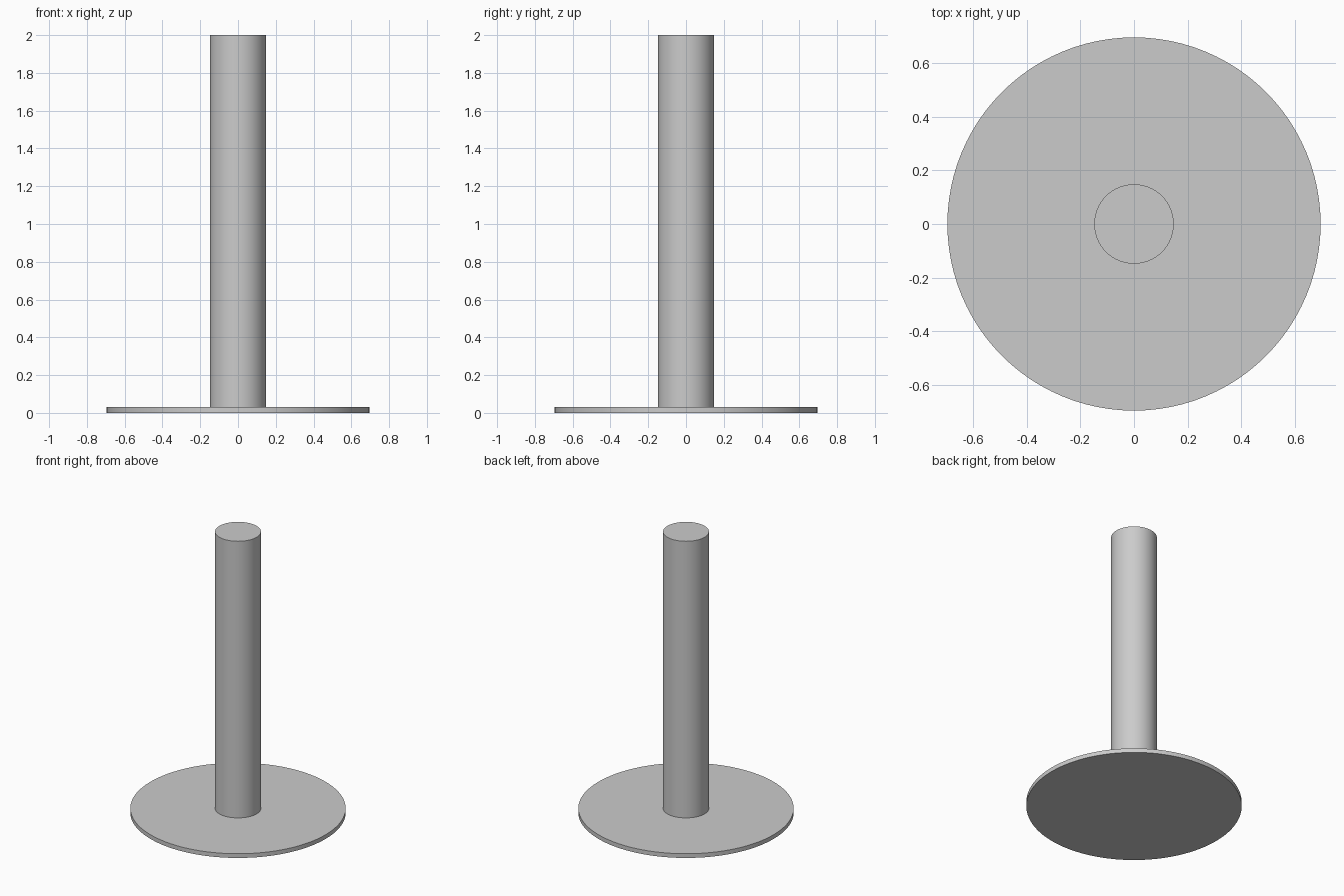
import bpy
import math

if "Cube" in bpy.data.objects:
    bpy.data.objects.remove(bpy.data.objects["Cube"])


def cylinder(name, radius, bottom, top):
    bpy.ops.mesh.primitive_cylinder_add(
        vertices=96, radius=radius, depth=top - bottom,
        location=(0, 0, (bottom + top) / 2))
    obj = bpy.context.object
    obj.name = name
    bpy.ops.object.shade_smooth_by_angle(angle=math.radians(30))
    return obj


# thin round base plate
cylinder("base_plate", 0.695, 0.0, 0.03)

# upright post standing on the plate
cylinder("post", 0.148, 0.03, 2.0)
